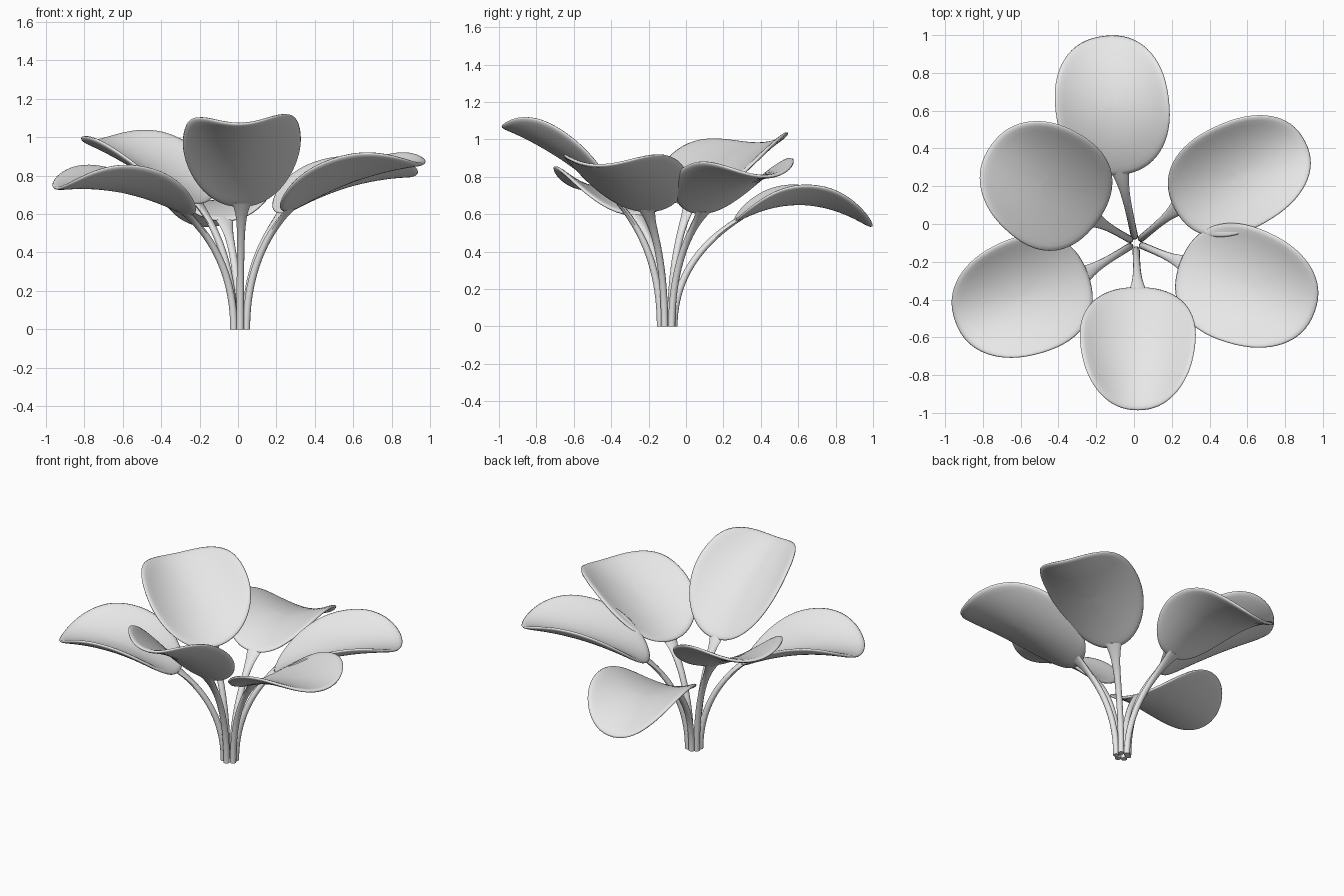
import bpy, bmesh, math
from mathutils import Vector

cube = bpy.data.objects.get("Cube")
if cube:
    bpy.data.objects.remove(cube)

grey = bpy.data.materials.new("pale_grey")
grey.use_nodes = True
grey.diffuse_color = (0.8, 0.8, 0.8, 1)
grey.node_tree.nodes["Principled BSDF"].inputs["Base Color"].default_value = (0.8, 0.8, 0.8, 1)

CENTRE = Vector((0.01, -0.1, 0))
UP = Vector((0, 0, 1))


def finish(bm, name):
    bmesh.ops.recalc_face_normals(bm, faces=bm.faces)
    mesh = bpy.data.meshes.new(name)
    bm.to_mesh(mesh)
    bm.free()
    mesh.materials.append(grey)
    for p in mesh.polygons:
        p.use_smooth = True
    obj = bpy.data.objects.new(name, mesh)
    bpy.context.collection.objects.link(obj)
    return obj


def bridge(bm, a, b):
    n = len(a)
    for i in range(n):
        j = (i + 1) % n
        bm.faces.new((a[i], a[j], b[j], b[i]))


def soft(c, power=0.88):
    return math.copysign(abs(c) ** power, c)


def make_leaf(name, base, tip, mid_z, half_width, cup, tilt, skew):
    """Cupped oval blade; u runs base to tip, v runs across."""
    base, tip = Vector(base), Vector(tip)
    mid = (base + tip) / 2
    along = (tip - base) / 2
    along.z = 0
    side = UP.cross(along).normalized()
    slope = (tip.z - base.z) / 2
    arch = mid.z - mid_z

    def point(u, v):
        p = mid + along * u + side * (v * half_width * (1 - skew * u))
        p.z = mid_z + slope * u + arch * u * u + tilt * v + cup * v * v
        return p

    bm = bmesh.new()
    rings, sides = 7, 32
    previous = None
    for r in range(1, rings + 1):
        rho = r / rings
        ring = []
        for i in range(sides):
            a = math.tau * i / sides
            ring.append(bm.verts.new(point(rho * soft(math.cos(a)), rho * soft(math.sin(a)))))
        if previous:
            bridge(bm, previous, ring)
        else:
            hub = bm.verts.new(point(0, 0))
            for i in range(sides):
                bm.faces.new((hub, ring[i], ring[(i + 1) % sides]))
        previous = ring
    obj = finish(bm, name)
    solid = obj.modifiers.new("thickness", "SOLIDIFY")
    solid.thickness = 0.022
    solid.offset = 0
    sub = obj.modifiers.new("rounding", "SUBSURF")
    sub.levels = sub.render_levels = 1
    return point(-0.9, 0)


def make_stem(name, end):
    """Curved tube that widens and flattens where it meets the blade."""
    out = end - CENTRE
    out.z = 0
    out.normalize()
    start = CENTRE + out * 0.037
    control = start + UP * (end.z * 0.62)
    side = UP.cross(out)
    bm = bmesh.new()
    steps, sides = 20, 12
    first = previous = None
    for k in range(steps + 1):
        t = k / steps
        p = start * (1 - t) ** 2 + control * (2 * t * (1 - t)) + end * t * t
        tangent = ((control - start) * (1 - t) + (end - control) * t).normalized()
        normal = tangent.cross(side)
        wide = 0.019 + 0.035 * t ** 8
        thick = 0.019 - 0.007 * t ** 4
        ring = [bm.verts.new(p + side * (wide * math.cos(math.tau * i / sides))
                             + normal * (thick * math.sin(math.tau * i / sides)))
                for i in range(sides)]
        if previous:
            bridge(bm, previous, ring)
        else:
            first = ring
        previous = ring
    bm.faces.new(first)
    bm.faces.new(previous)
    finish(bm, name)
    bpy.context.view_layer.objects.active = bpy.data.objects[name]
    bpy.ops.object.select_all(action="DESELECT")
    bpy.data.objects[name].select_set(True)
    bpy.ops.object.shade_smooth_by_angle(angle=math.radians(40))


# place, base point, tip point, middle height, half width, cup, tilt, skew
leaves = [
    ("front", (0.02, -0.33, 0.63), (0.02, -0.99, 1.07), 0.90, 0.305, 0.14, 0.01, 0.16),
    ("front_left", (0.24, -0.2, 0.61), (0.96, -0.47, 0.86), 0.78, 0.315, 0.11, 0.0, 0.08),
    ("back_left", (0.21, 0.08, 0.6), (0.91, 0.44, 0.8), 0.75, 0.29, 0.125, 0.01, 0.05),
    ("back", (-0.07, 0.255, 0.56), (-0.16, 1.0, 0.53), 0.66, 0.305, 0.1, 0.0, 0.0),
    ("back_right", (-0.19, 0.01, 0.65), (-0.76, 0.42, 0.98), 0.84, 0.325, 0.13, -0.02, 0.1),
    ("front_right", (-0.24, -0.26, 0.59), (-0.95, -0.52, 0.73), 0.72, 0.315, 0.13, 0.0, 0.08),
]
for place, base, tip, mid_z, width, cup, tilt, skew in leaves:
    joint = make_leaf(place + "_leaf", base, tip, mid_z, width, cup, tilt, skew)
    make_stem(place + "_stem", joint)
